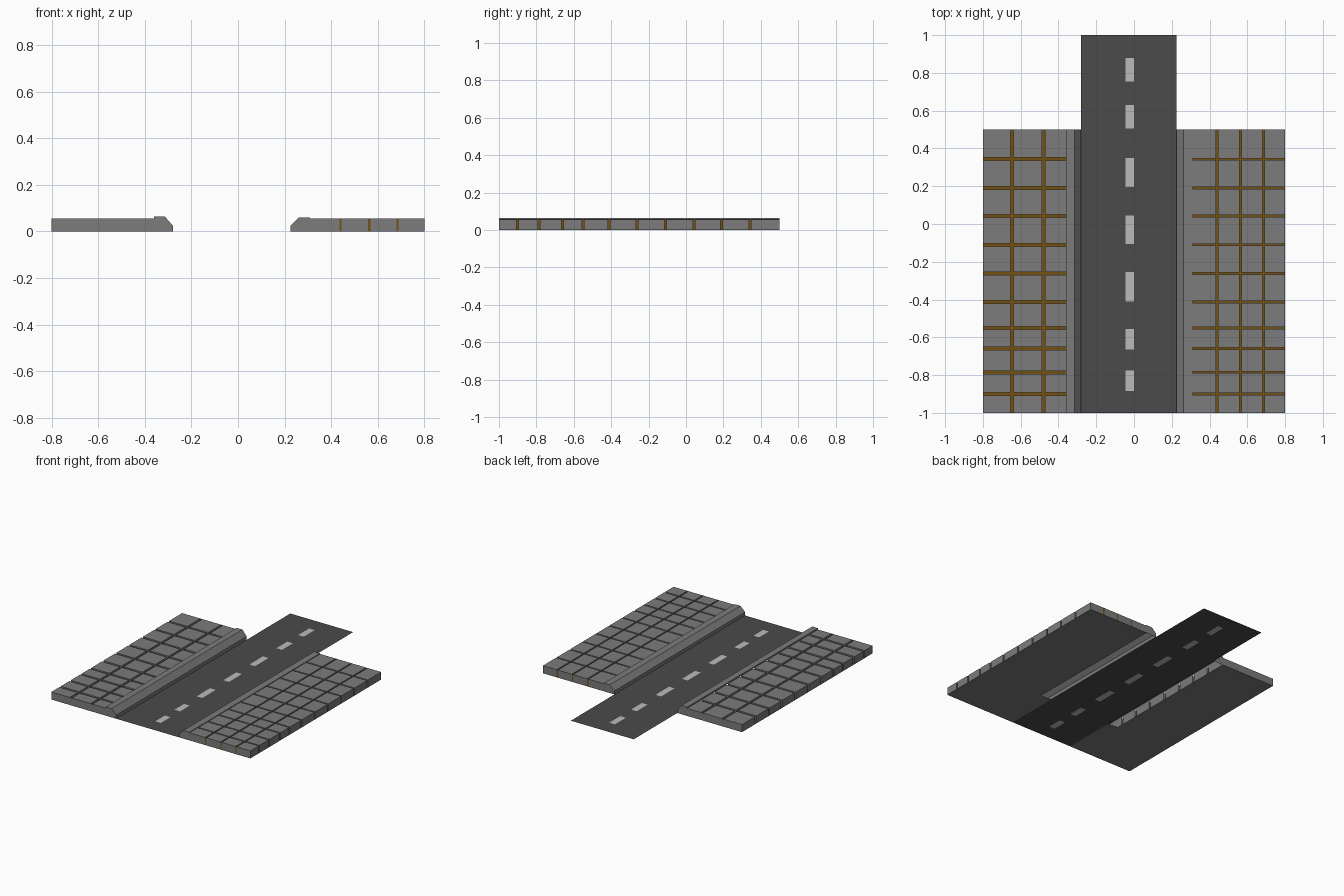
import bpy, bmesh

if "Cube" in bpy.data.objects:
    bpy.data.objects.remove(bpy.data.objects["Cube"])


def material(name, rgb):
    m = bpy.data.materials.new(name)
    m.diffuse_color = (*rgb, 1)
    m.use_nodes = True
    m.node_tree.nodes["Principled BSDF"].inputs["Base Color"].default_value = m.diffuse_color
    return m


CONCRETE = material("concrete", (0.2, 0.2, 0.2))
ASPHALT = material("asphalt", (0.07, 0.07, 0.07))
PAINT = material("lane_paint", (0.5, 0.5, 0.5))
SOIL = material("joint_brown", (0.17, 0.08, 0.006))


def finish(name, bm, *mats):
    me = bpy.data.meshes.new(name)
    bm.to_mesh(me)
    bm.free()
    ob = bpy.data.objects.new(name, me)
    bpy.context.collection.objects.link(ob)
    for m in mats:
        me.materials.append(m)
    return ob


def face(bm, pts, idx=0):
    f = bm.faces.new([bm.verts.new(p) for p in pts])
    f.material_index = idx


def sheet(bm, x0, x1, y0, y1, z, idx=0, down=False):
    pts = [(x0, y0, z), (x1, y0, z), (x1, y1, z), (x0, y1, z)]
    face(bm, pts[::-1] if down else pts, idx)


def tile(bm, x0, x1, y0, y1, z):
    # paving block, open underneath
    c = [(x0, y0), (x1, y0), (x1, y1), (x0, y1)]
    sheet(bm, x0, x1, y0, y1, z)
    for i in range(4):
        a, b = c[i], c[(i + 1) % 4]
        face(bm, [(*a, 0), (*b, 0), (*b, z), (*a, z)])


def spans(lo, hi, joints, w):
    # intervals left between the joints
    e = [lo] + [v for j in joints for v in (j - w / 2, j + w / 2)] + [hi]
    return list(zip(e[::2], e[1::2]))


# road sheet with inset lane dashes
dashes = [(-.885, -.775), (-.665, -.555), (-.41, -.255), (-.105, .045),
          (.195, .35), (.505, .63), (.755, .88)]
ys = [-1] + [v for d in dashes for v in d] + [1]
xs = [-.28, -.045, 0, .225]
bm = bmesh.new()
for i in range(len(ys) - 1):
    for k in range(3):
        sheet(bm, xs[k], xs[k + 1], ys[i], ys[i + 1], 0, int(k == 1 and i % 2 == 1))
bmesh.ops.remove_doubles(bm, verts=bm.verts, dist=1e-5)
finish("road", bm, ASPHALT, PAINT)

Y0, Y1, TOP = -1, .5, .055
rows = [-.90, -.785, -.66, -.55, -.412, -.262, -.11, .042, .19, .343]


def pavement(side, x0, x1, columns, w, end_mat, curb):
    # tiles
    bm = bmesh.new()
    for a, b in spans(x0, x1, columns, w):
        for c, d in spans(Y0, Y1, rows, w):
            tile(bm, a, b, c, d, TOP)
    finish(side + "_paving_tiles", bm, CONCRETE)

    # brown joint floors, and the closed ends of the long joints
    bm = bmesh.new()
    for r in rows:
        sheet(bm, x0, x1, r - w / 2, r + w / 2, .003)
    for c in columns:
        for a, b in spans(Y0, Y1, rows, w):
            sheet(bm, c - w / 2, c + w / 2, a, b, .003)
        for y in (Y0, Y1):
            q = [(c - w / 2, y, 0), (c + w / 2, y, 0), (c + w / 2, y, TOP), (c - w / 2, y, TOP)]
            face(bm, q if y < 0 else q[::-1], end_mat)
    # brown back wall of the cross joints on the kerb side
    if side == "right":
        for r in rows:
            face(bm, [(x0, r - w / 2, 0), (x0, r + w / 2, 0),
                      (x0, r + w / 2, TOP), (x0, r - w / 2, TOP)])
    finish(side + "_joints", bm, SOIL, CONCRETE)

    # underside, extended beneath the front part of the kerb
    bm = bmesh.new()
    sheet(bm, x0, x1, Y0, Y1, 0, down=True)
    kx = sorted((curb[0][0], curb[-1][0]))
    sheet(bm, *kx, Y0, -.6, 0, down=True)
    finish(side + "_underside", bm, CONCRETE)

    # kerb: hollow profile with end faces
    bm = bmesh.new()
    for (a, za), (b, zb) in zip(curb, curb[1:]):
        face(bm, [(a, Y0, za), (b, Y0, zb), (b, Y1, zb), (a, Y1, za)])
    for y in (Y0, Y1):
        face(bm, [(x, y, z) for x, z in curb] + [(curb[0][0], y, 0)])
    bmesh.ops.remove_doubles(bm, verts=bm.verts, dist=1e-5)
    bmesh.ops.recalc_face_normals(bm, faces=bm.faces)
    # the open shell must face the road and sky
    lip = max(bm.faces, key=lambda f: f.calc_center_median().z)
    if lip.normal.z < 0:
        bmesh.ops.reverse_faces(bm, faces=bm.faces)
    finish(side + "_kerb", bm, CONCRETE)


pavement("left", -.8, -.36, [-.645, -.478], .016, 1,
         [(-.36, TOP), (-.36, .065), (-.315, .065), (-.28, .025), (-.28, 0)])
pavement("right", .31, .8, [.44, .563, .685], .01, 0,
         [(.31, TOP), (.31, .06), (.262, .06), (.225, .025), (.225, 0)])
